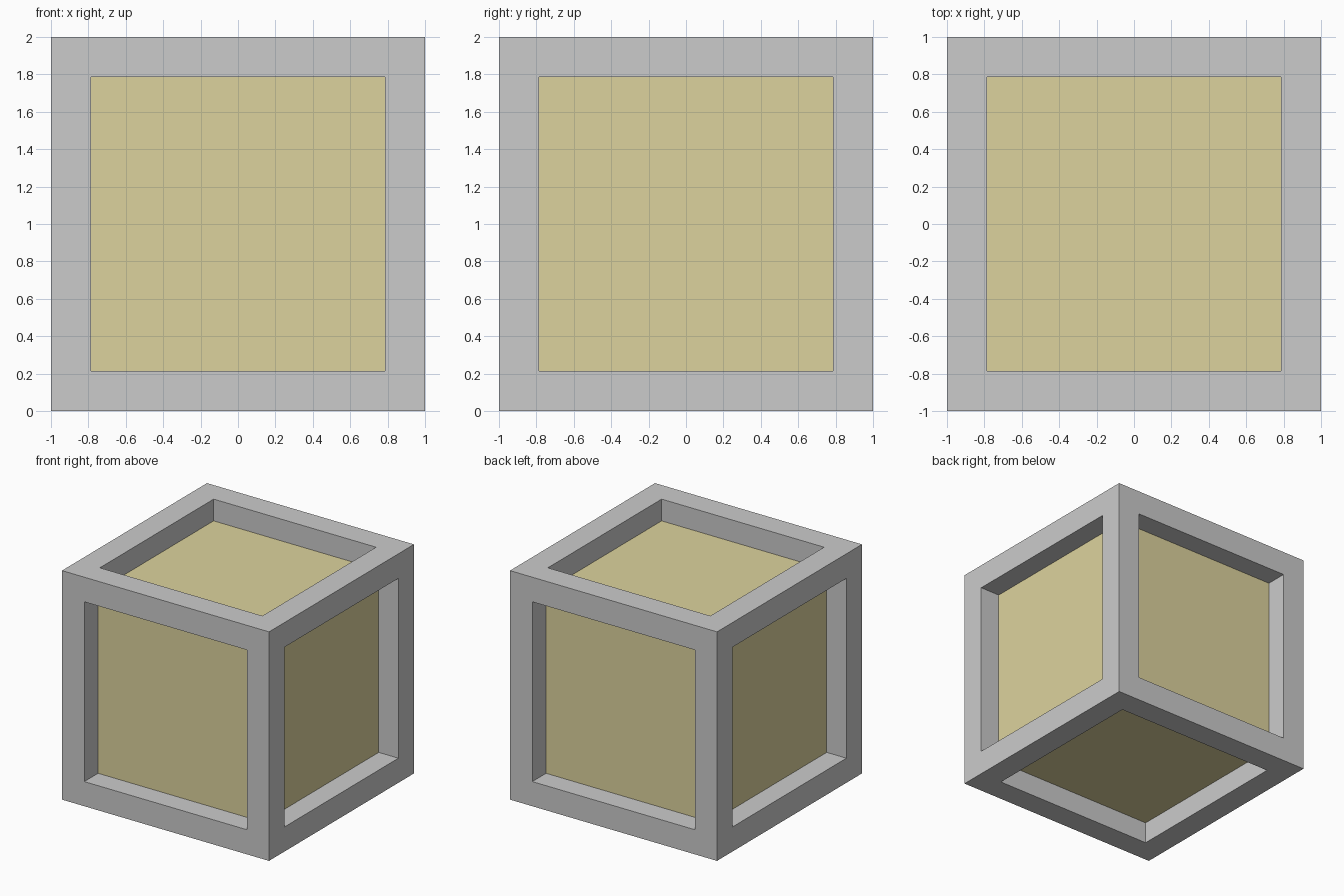
import bpy, bmesh
from mathutils import Matrix

if "Cube" in bpy.data.objects:
    bpy.data.objects.remove(bpy.data.objects["Cube"])

BORDER = 0.215   # width of the frame beams
RECESS = 0.19    # depth of the panels below the frame surface
CENTRE = Matrix.Translation((0, 0, 1))


def add_object(name, bm):
    mesh = bpy.data.meshes.new(name)
    bm.to_mesh(mesh)
    bm.free()
    obj = bpy.data.objects.new(name, mesh)
    bpy.context.collection.objects.link(obj)
    return obj


# Cube frame: inset every side, push the openings in until they meet, open them
bm = bmesh.new()
bmesh.ops.create_cube(bm, size=2, matrix=CENTRE)
openings = bm.faces[:]
bmesh.ops.inset_individual(bm, faces=openings, thickness=BORDER, use_even_offset=True)
inner = bmesh.ops.extrude_discrete_faces(bm, faces=openings)["faces"]
for face in inner:
    face.normal_update()
    bmesh.ops.translate(bm, verts=face.verts[:], vec=-face.normal * BORDER)
bmesh.ops.delete(bm, geom=inner, context='FACES')
bmesh.ops.remove_doubles(bm, verts=bm.verts[:], dist=0.001)
bmesh.ops.recalc_face_normals(bm, faces=bm.faces[:])
add_object("frame", bm)

# Core block whose sides form the six recessed panels
bm = bmesh.new()
bmesh.ops.create_cube(bm, size=2 * (1 - RECESS), matrix=CENTRE)
core = add_object("core_panels", bm)
sand = bpy.data.materials.new("sand")
sand.diffuse_color = (0.72, 0.65, 0.34, 1)
sand.use_nodes = True
sand.node_tree.nodes["Principled BSDF"].inputs["Base Color"].default_value = sand.diffuse_color
core.data.materials.append(sand)
